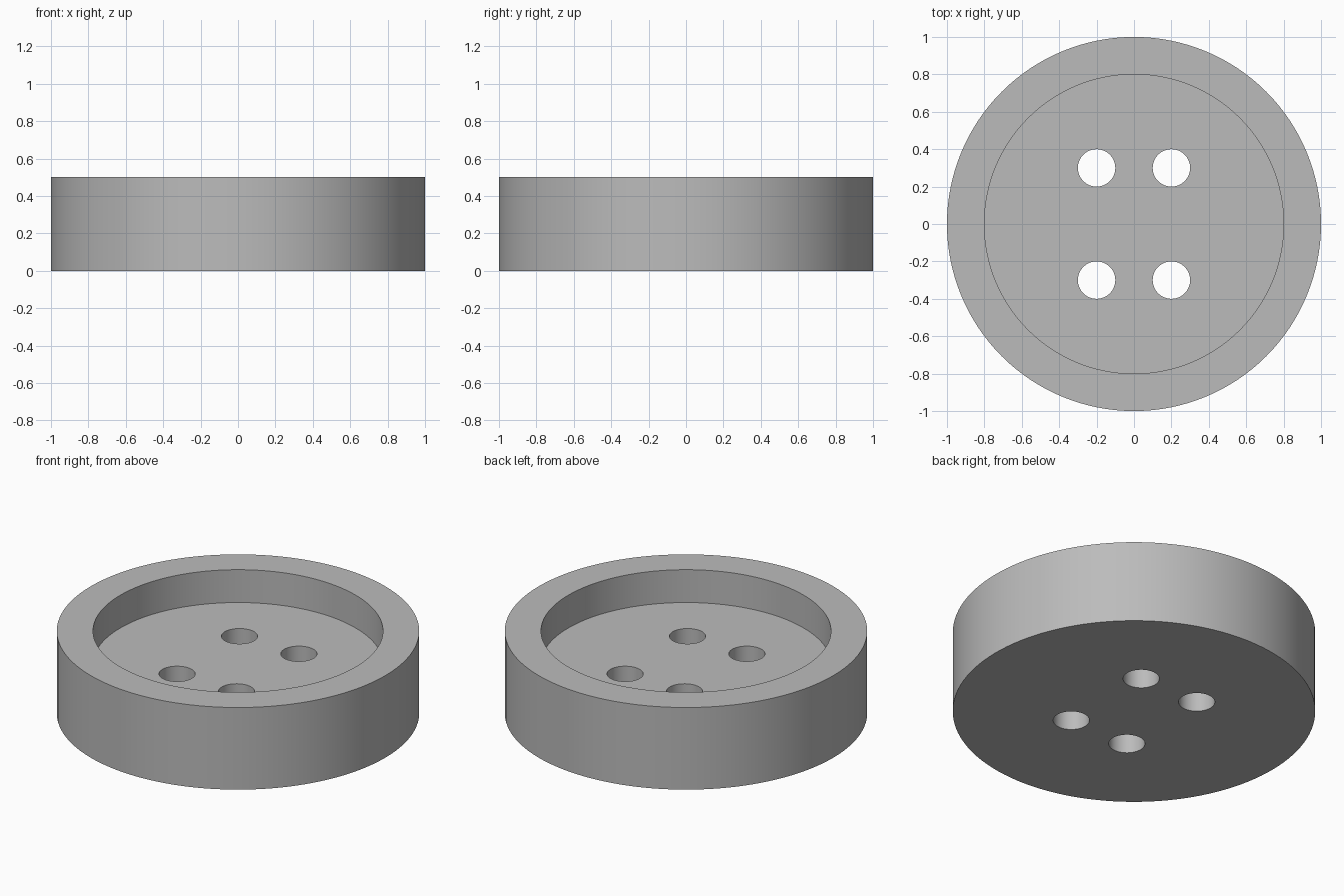
import bpy
import math

default = bpy.data.objects.get("Cube")
if default:
    bpy.data.objects.remove(default, do_unlink=True)

grey = bpy.data.materials.new("plain grey")
grey.use_nodes = True
colour = (0.5, 0.5, 0.5, 1)
grey.diffuse_color = colour
grey.node_tree.nodes["Principled BSDF"].inputs["Base Color"].default_value = colour

HEIGHT, FLOOR = 0.5, 0.3


def cylinder(name, radius, bottom, top, x=0, y=0, sides=128):
    bpy.ops.mesh.primitive_cylinder_add(
        vertices=sides, radius=radius, depth=top - bottom,
        location=(x, y, (top + bottom) / 2))
    obj = bpy.context.object
    obj.name = name
    obj.data.materials.append(grey)
    return obj


# Round disc body
button = cylinder("button_body", 1, 0, HEIGHT)

# Recess in the top and four thread holes
cutters = [cylinder("recess_cutter", 0.8, FLOOR, HEIGHT + 0.2)]
for x in (-0.2, 0.2):
    for y in (-0.3, 0.3):
        cutters.append(cylinder("thread_hole_cutter", 0.1, -0.1, FLOOR + 0.1, x, y, 64))

# Cut each one out, then discard the cutter
bpy.ops.object.select_all(action="DESELECT")
button.select_set(True)
bpy.context.view_layer.objects.active = button
for cutter in cutters:
    cutter.hide_render = True
    cut = button.modifiers.new("cut", "BOOLEAN")
    cut.operation = "DIFFERENCE"
    cut.solver = "EXACT"
    cut.object = cutter
    bpy.ops.object.modifier_apply(modifier=cut.name)
    bpy.data.objects.remove(cutter, do_unlink=True)

bpy.ops.object.shade_smooth_by_angle(angle=math.radians(30))
